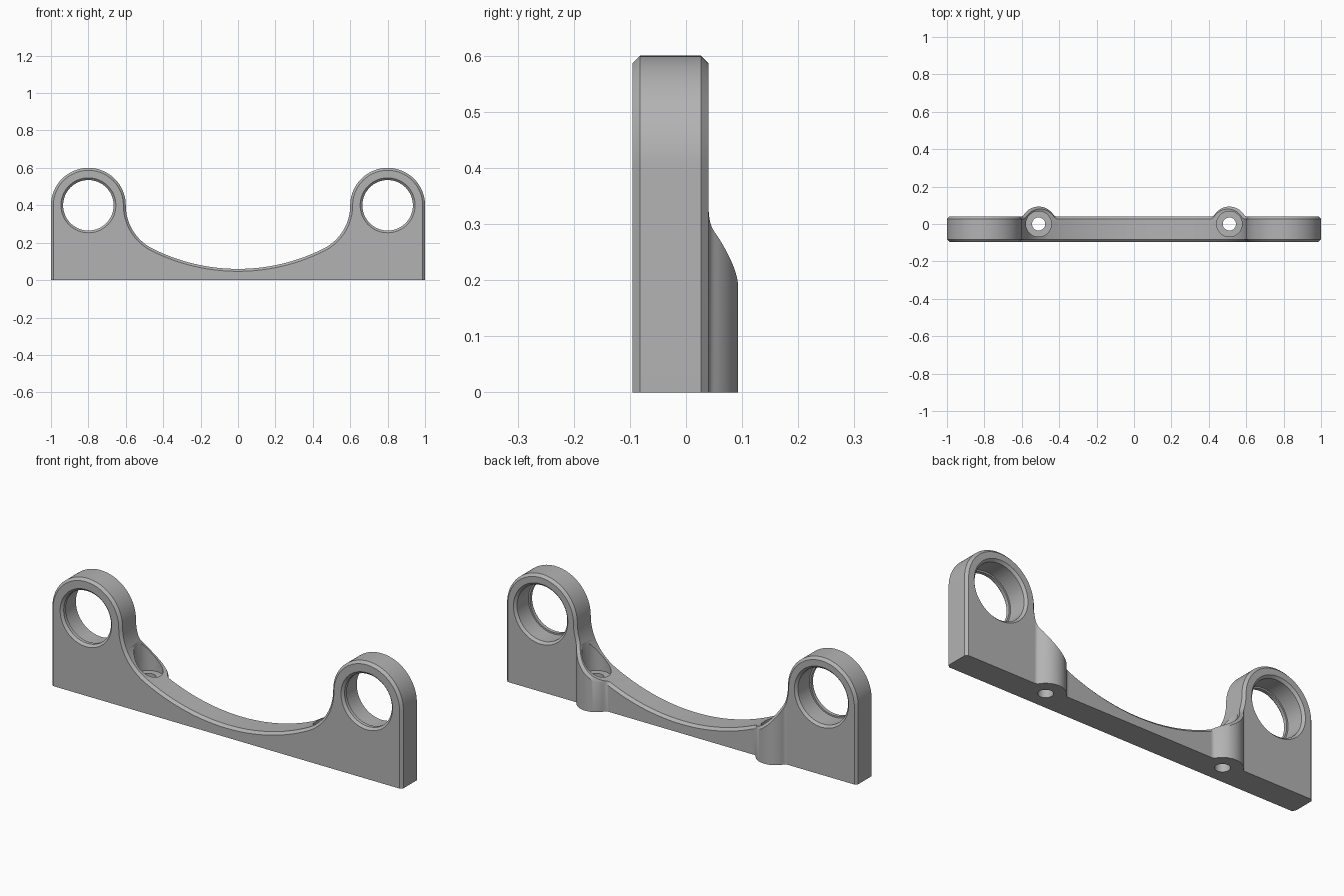
import bpy, bmesh
from math import sin, cos, pi, sqrt, atan2, radians
from mathutils import Vector, Matrix

cube = bpy.data.objects.get("Cube")
if cube:
    bpy.data.objects.remove(cube)

CH = 0.013                      # edge chamfer
FRONT, BACK = -0.095, 0.04      # plate faces
EAR_X, EAR_Z, EAR_R = 0.8, 0.4, 0.2
BOSS_X, BOSS_R, BLEND = 0.51, 0.093, 0.02

grey = bpy.data.materials.new("grey_metal")
grey.use_nodes = True
colour = (0.45, 0.45, 0.45, 1)
grey.diffuse_color = colour
grey.node_tree.nodes["Principled BSDF"].inputs["Base Color"].default_value = colour


def make_object(name, bm):
    bmesh.ops.recalc_face_normals(bm, faces=bm.faces)
    mesh = bpy.data.meshes.new(name)
    bm.to_mesh(mesh)
    bm.free()
    mesh.materials.append(grey)
    obj = bpy.data.objects.new(name, mesh)
    bpy.context.collection.objects.link(obj)
    return obj


def back_y(x):
    """Back surface: flat plate with a round boss blended in on each side."""
    d = abs(abs(x) - BOSS_X)
    reach = sqrt((BOSS_R + BLEND) ** 2 - (BACK + BLEND) ** 2)
    if d < reach * BOSS_R / (BOSS_R + BLEND):
        return sqrt(BOSS_R ** 2 - d * d)
    if d < reach:
        return BACK + BLEND - sqrt(BLEND ** 2 - (reach - d) ** 2)
    return BACK


def arc(cx, cz, r, a0, a1, n, inset):
    """Pairs of outer and inset points along an arc."""
    pairs = []
    for i in range(n + 1):
        a = a0 + (a1 - a0) * i / n
        pairs.append([(cx + q * cos(a), cz + q * sin(a)) for q in (r, r + inset)])
    return pairs


# Outline of one half: ear, concave fillet, shallow sag
fil_r, sag_r, low = 0.2587, 1.015, 0.06
fil_x = EAR_X - EAR_R - fil_r
sag_z = low + sag_r
join = atan2(EAR_Z - sag_z, fil_x)
side = [[(1, 0), (1 - CH, 0)]]
ear = arc(EAR_X, EAR_Z, EAR_R, 0, pi, 48, -CH)
fillet = arc(fil_x, EAR_Z, fil_r, 0, join, 36, CH)
sag = arc(0, sag_z, sag_r, join, -pi / 2, 64, CH)
half = side + ear + fillet[1:] + sag[1:]
mirrored = [[(-x, z) for x, z in pair] for pair in reversed(half[:-1])]
outline = half + mirrored
first = len(ear)                       # last point of the right ear
last = len(outline) - 1 - first

# Bracket body
bm = bmesh.new()
rows = [[], [], [], []]
for (px, pz), (qx, qz) in outline:
    yb = back_y(qx)
    for row, co in zip(rows, ((qx, FRONT, qz), (px, FRONT + CH, pz),
                              (px, yb - CH, pz), (qx, yb, qz))):
        row.append(bm.verts.new(co))
for a, b in zip(rows, rows[1:]):
    for i in range(len(outline) - 1):
        bm.faces.new((a[i], a[i + 1], b[i + 1], b[i]))
bm.faces.new(rows[0])
rim = rows[3]
foot = [bm.verts.new((v.co.x, v.co.y, 0)) for v in rim[first:last + 1]]
for i in range(len(foot) - 1):
    bm.faces.new((rim[first + i], rim[first + i + 1], foot[i + 1], foot[i]))
bm.faces.new(rim[:first + 1] + [foot[0]])
bm.faces.new(rim[last:] + [foot[-1]])
bm.faces.new([r[0] for r in rows] + foot + [r[-1] for r in reversed(rows)])
body = make_object("bracket_body", bm)


def turned_cutter(name, profile, matrix, n=64):
    """Solid of revolution from (radius, height) pairs."""
    bm = bmesh.new()
    rings = [[bm.verts.new(matrix @ Vector((r * cos(2 * pi * i / n), r * sin(2 * pi * i / n), h)))
              for i in range(n)] for r, h in profile]
    for a, b in zip(rings, rings[1:]):
        for i in range(n):
            j = (i + 1) % n
            bm.faces.new((a[i], a[j], b[j], b[i]))
    bm.faces.new(rings[0])
    bm.faces.new(rings[-1])
    obj = make_object(name, bm)
    obj.hide_render = True
    return obj


# Ear bores with a small front lip, and counterbored screw holes
bore = [(0.157, FRONT - 0.01), (0.147, FRONT), (0.135, FRONT + 0.012), (0.135, FRONT + 0.03),
        (0.143, FRONT + 0.03), (0.143, BACK - 0.012), (0.155, BACK), (0.165, BACK + 0.01)]
screw = [(0.035, -0.02), (0.035, 0.14), (0.068, 0.14), (0.068, 0.5)]
along_y = Matrix.Rotation(radians(-90), 4, "X")
bpy.context.view_layer.objects.active = body
body.select_set(True)
for s in (1, -1):
    cutters = [
        turned_cutter("bore_cutter", bore, Matrix.Translation((s * EAR_X, 0, EAR_Z)) @ along_y),
        turned_cutter("screw_cutter", screw, Matrix.Translation((s * BOSS_X, 0, 0)))]
    for cutter in cutters:
        mod = body.modifiers.new("cut", "BOOLEAN")
        mod.operation, mod.solver, mod.object = "DIFFERENCE", "EXACT", cutter
        bpy.ops.object.modifier_apply(modifier=mod.name)
        bpy.data.objects.remove(cutter)

bpy.ops.object.shade_smooth_by_angle(angle=radians(30))
